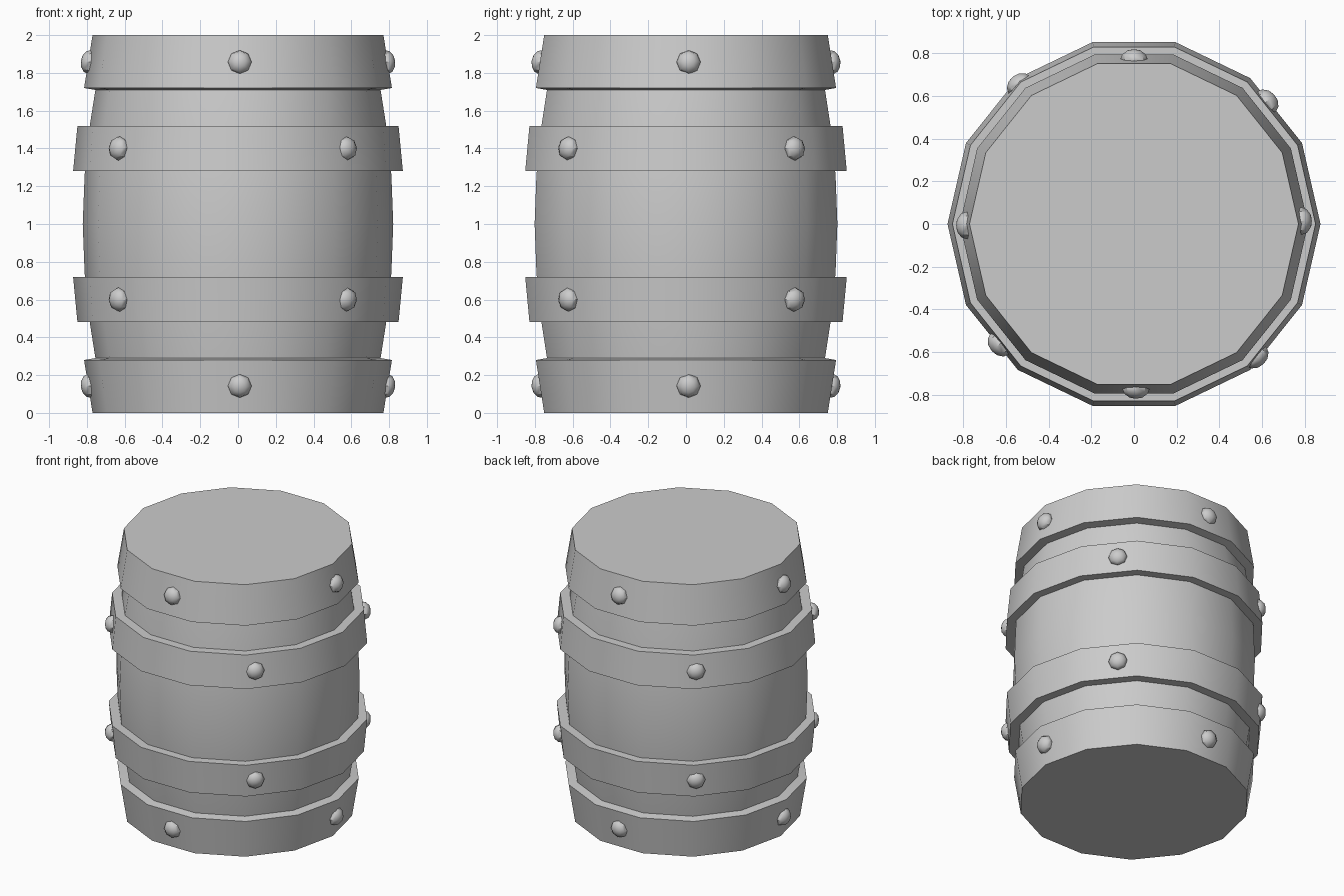
import bpy, bmesh, math
from mathutils import Matrix, Vector

if "Cube" in bpy.data.objects:
    bpy.data.objects.remove(bpy.data.objects["Cube"])

SIDES = 14


def finish(name, bm):
    bmesh.ops.recalc_face_normals(bm, faces=bm.faces)
    mesh = bpy.data.meshes.new(name)
    bm.to_mesh(mesh)
    bm.free()
    ob = bpy.data.objects.new(name, mesh)
    bpy.context.collection.objects.link(ob)
    bpy.ops.object.select_all(action='DESELECT')
    bpy.context.view_layer.objects.active = ob
    ob.select_set(True)
    bpy.ops.object.shade_smooth_by_angle(angle=math.radians(40))


def lathe(name, profile):
    """Turn an (r, z) profile around z, capping both ends."""
    bm = bmesh.new()
    rings = []
    for r, z in profile:
        rings.append([bm.verts.new((r * math.cos(2 * math.pi * i / SIDES),
                                    r * math.sin(2 * math.pi * i / SIDES), z))
                      for i in range(SIDES)])
    for a, b in zip(rings, rings[1:]):
        for i in range(SIDES):
            j = (i + 1) % SIDES
            bm.faces.new((a[i], a[j], b[j], b[i]))
    bm.faces.new(rings[0])
    bm.faces.new(rings[-1])
    finish(name, bm)


def rivet(name, radius, angle, z, tilt):
    """Flattened low-poly dome whose pole points outward."""
    bm = bmesh.new()
    a = math.radians(angle)
    out = Vector((math.cos(a), math.sin(a), tilt))
    pos = Vector((radius * math.cos(a), radius * math.sin(a), z))
    mat = (Matrix.Translation(pos) @ out.to_track_quat('Z', 'Y').to_matrix().to_4x4()
           @ Matrix.Diagonal((1, 1, 0.75, 1)))
    bmesh.ops.create_uvsphere(bm, u_segments=8, v_segments=6, radius=0.064, matrix=mat)
    finish(name, bm)


# Barrel: wooden bulge with the flared end bands in one closed profile
half = [(0.77, 0), (0.815, 0.28), (0.755, 0.29), (0.788, 0.5), (0.812, 0.74)]
lathe("barrel_body", half + [(0.822, 1.0)] + [(r, 2 - z) for r, z in reversed(half)])

# Middle hoops
hoop = [(0.77, 0.48), (0.85, 0.48), (0.873, 0.72), (0.77, 0.72)]
lathe("lower_hoop", hoop)
lathe("upper_hoop", [(r, 2 - z) for r, z in reversed(hoop)])

# Rivets, mirrored top and bottom
for level, sign in (("lower", -1), ("upper", 1)):
    for i, (ang, r) in enumerate(((1, 0.785), (90, 0.77), (180.5, 0.785), (270.7, 0.77))):
        rivet(f"{level}_end_rivet_{i}", r, ang, 1 + sign * 0.857, sign * 0.15)
    for i, ang in enumerate((42.7, 129.5, 221.8, 312.7)):
        rivet(f"{level}_hoop_rivet_{i}", 0.845, ang, 1 + sign * 0.4, sign * 0.1)
